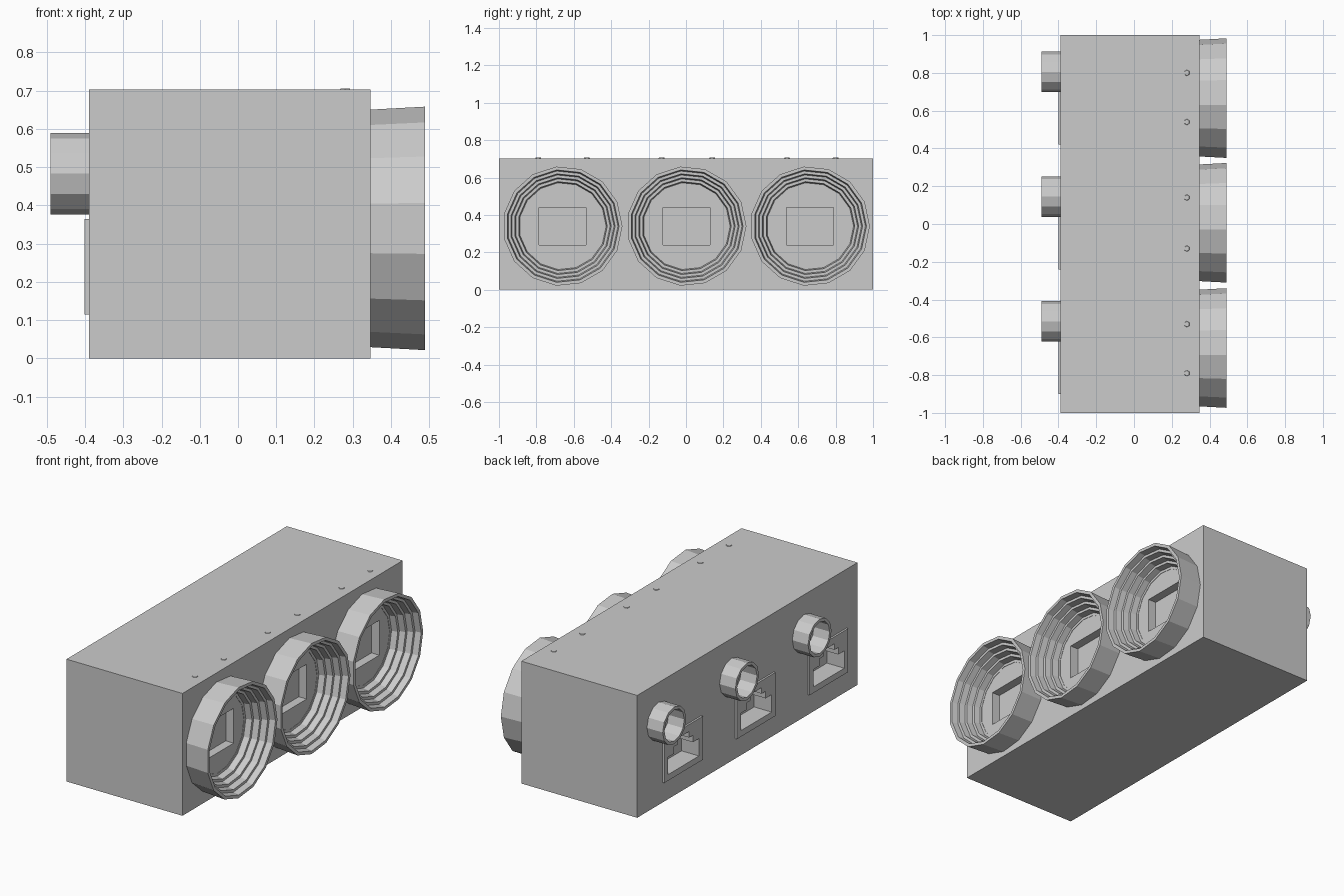
import bpy
import bmesh
import math

if "Cube" in bpy.data.objects:
    bpy.data.objects.remove(bpy.data.objects["Cube"])

LENS_Y = (-0.66, 0.003, 0.663)
PORT_Y = (-0.515, 0.145, 0.805)
BACK, FACE, TOP = -0.39, 0.347, 0.703


def finish(name, bm):
    bmesh.ops.recalc_face_normals(bm, faces=bm.faces)
    mesh = bpy.data.meshes.new(name)
    bm.to_mesh(mesh)
    bm.free()
    obj = bpy.data.objects.new(name, mesh)
    bpy.context.collection.objects.link(obj)
    return obj


def box(name, x0, x1, y0, y1, z0, z1):
    return prism(name, [(y0, z0), (y1, z0), (y1, z1), (y0, z1)], x0, x1)


def prism(name, outline, x0, x1):
    """Extrude a (y, z) outline along x."""
    bm = bmesh.new()
    face = bm.faces.new([bm.verts.new((x0, y, z)) for y, z in outline])
    ext = bmesh.ops.extrude_face_region(bm, geom=[face])["geom"]
    moved = [v for v in ext if isinstance(v, bmesh.types.BMVert)]
    bmesh.ops.translate(bm, verts=moved, vec=(x1 - x0, 0, 0))
    return finish(name, bm)


def lathe(name, profile, y, z, sides):
    """Spin a closed (radius, x) profile around an x-axis through (y, z)."""
    bm = bmesh.new()
    loops = []
    for i in range(sides):
        a = 2 * math.pi * i / sides
        loops.append([bm.verts.new((x, y + r * math.cos(a), z + r * math.sin(a)))
                      for r, x in profile])
    n = len(profile)
    for i in range(sides):
        a, b = loops[i], loops[(i + 1) % sides]
        for j in range(n):
            k = (j + 1) % n
            bm.faces.new((a[j], a[k], b[k], b[j]))
    return finish(name, bm)


def cut(obj, cutter):
    mod = obj.modifiers.new("cut", 'BOOLEAN')
    mod.operation = 'DIFFERENCE'
    mod.solver = 'EXACT'
    mod.object = cutter
    bpy.context.view_layer.objects.active = obj
    bpy.ops.object.modifier_apply(modifier=mod.name)
    bpy.data.objects.remove(cutter)


def socket_outline(yc):
    """Opening with a narrower raised step at its top."""
    return [(yc + dy, z) for dy, z in
            [(-0.14, 0.15), (0.14, 0.15), (0.14, 0.25), (0.085, 0.25),
             (0.085, 0.29), (0.05, 0.29), (0.05, 0.325), (-0.05, 0.325),
             (-0.05, 0.29), (-0.085, 0.29), (-0.085, 0.25), (-0.14, 0.25)]]


# Main housing
body = box("housing", BACK, FACE, -1, 1, 0, TOP)

# Stepped lamp hoods, each with a square recess behind it
hood = [(0.312, FACE - 0.005), (0.32, 0.489), (0.302, 0.489)]
r, x = 0.302, 0.489
for _ in range(4):
    hood += [(r - 0.006, x - 0.035), (r - 0.021, x - 0.035)]
    r, x = r - 0.021, x - 0.035
hood.append((r, FACE - 0.005))
hood = [p for p in hood]
for i, y in enumerate(LENS_Y):
    lathe(f"lamp_hood_{i}", hood, y, 0.34, 15)
    cut(body, box("recess_cutter", FACE - 0.05, FACE + 0.05,
                  y - 0.125, y + 0.125, 0.24, 0.44))

# Rear connector tubes and framed sockets
tube = [(0.107, BACK - 0.1), (0.107, BACK + 0.005),
        (0.09, BACK + 0.005), (0.09, BACK - 0.1)]
for i, y in enumerate(PORT_Y):
    lathe(f"connector_tube_{i}", tube, y, 0.483, 12)
    yc = y - 0.21
    frame = box(f"socket_frame_{i}", BACK - 0.011, BACK + 0.005,
                yc - 0.175, yc + 0.175, 0.115, 0.365)
    cut(frame, prism("socket_cutter", socket_outline(yc), BACK - 0.1, BACK + 0.1))
    cut(body, prism("socket_cutter", socket_outline(yc), BACK - 0.1, BACK + 0.1))

# Small screw heads along the top front edge
for i, y in enumerate((-0.79, -0.53, -0.13, 0.14, 0.54, 0.80)):
    bm = bmesh.new()
    bmesh.ops.create_cone(bm, cap_ends=True, segments=6, radius1=0.018,
                          radius2=0.014, depth=0.006)
    bmesh.ops.translate(bm, verts=bm.verts, vec=(0.28, y, TOP))
    finish(f"screw_{i}", bm)
